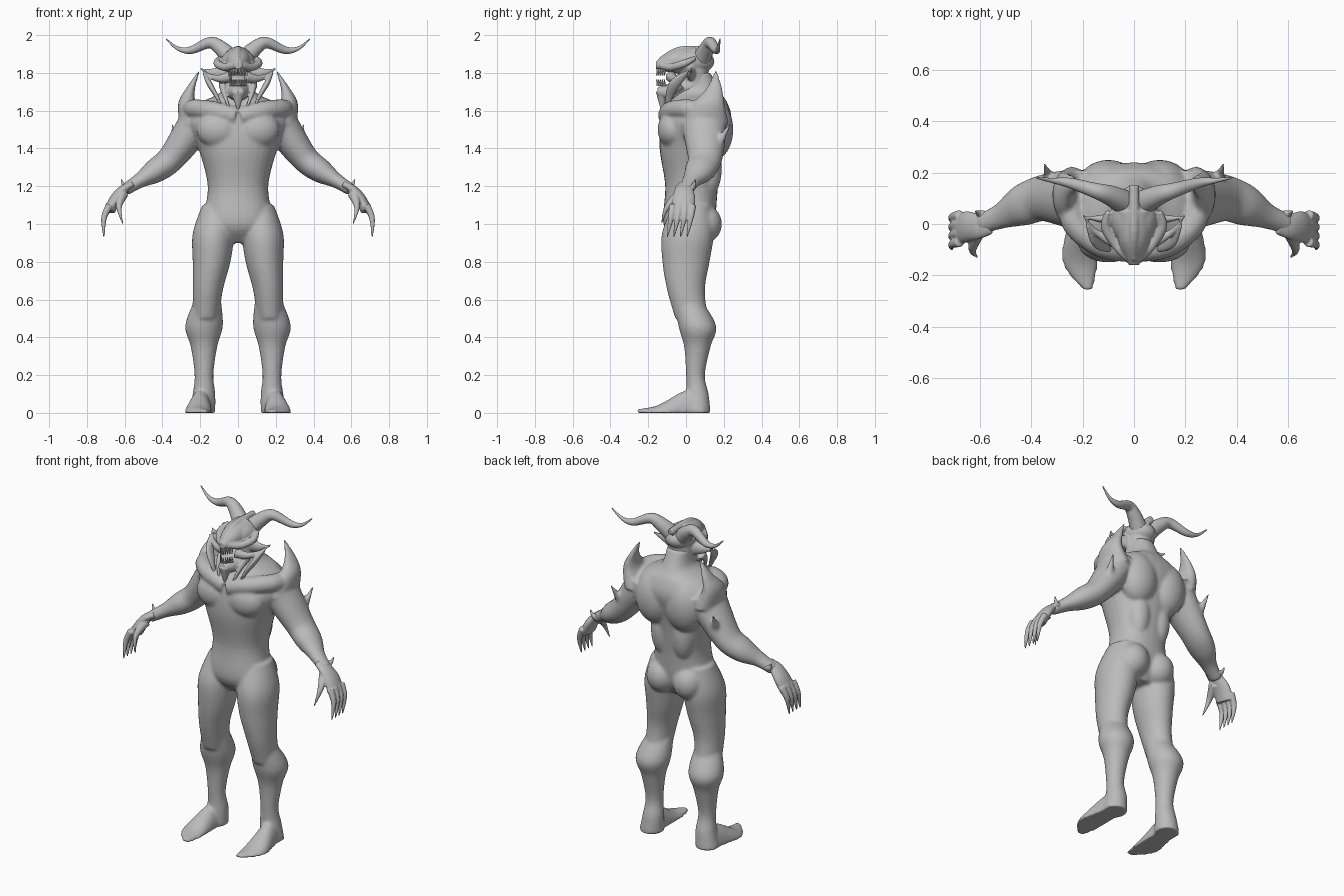
import bpy, bmesh, math
from mathutils import Vector

X, Y, Z = Vector((1, 0, 0)), Vector((0, 1, 0)), Vector((0, 0, 1))

cube = bpy.data.objects.get("Cube")
if cube:
    bpy.data.objects.remove(cube, do_unlink=True)

skin = bpy.data.materials.new("grey_skin")
skin.use_nodes = True
skin.diffuse_color = (.5, .5, .5, 1)
skin.node_tree.nodes["Principled BSDF"].inputs["Base Color"].default_value = skin.diffuse_color


def spline(stations, steps=5):
    """Smooth curve through stations of any dimension."""
    points = [Vector(station) for station in stations]
    points = [points[0]] + points + [points[-1]]
    curve = []
    for before, start, end, after in zip(points, points[1:], points[2:], points[3:]):
        leave, arrive = (end - before) / 2, (after - start) / 2
        for step in range(steps):
            t = step / steps
            blend = t * t * (3 - t - t)
            curve.append(start + (end - start) * blend
                         + leave * (t * (1 - t) ** 2) - arrive * (t * t * (1 - t)))
    return curve + [points[-1]]


def sides_of(points):
    """Parts off the centre line are mirrored to both sides."""
    return (1, -1) if any(point[0] for point in points) else (1,)


def sweep(bm, stations, ref=X, axis=None, square=1, count=28):
    """Skin ellipses (x, y, z, radius along ref, other radius) along a smooth path."""
    curve = spline(stations)
    for side in sides_of(stations):
        rings = []
        for index, station in enumerate(curve):
            previous, following = curve[max(index - 1, 0)], curve[min(index + 1, len(curve) - 1)]
            tangent = (axis or Vector(following[:3]) - Vector(previous[:3])).normalized()
            across = (ref - tangent * ref.dot(tangent)).normalized()
            over = tangent.cross(across)
            ring = []
            for corner in range(count):
                angle = math.tau * corner / count
                cosine, sine = math.cos(angle), math.sin(angle)
                cosine = math.copysign(abs(cosine) ** square, cosine)
                sine = math.copysign(abs(sine) ** square, sine)
                spot = Vector(station[:3]) + across * cosine * station[3] + over * sine * station[4]
                ring.append(bm.verts.new((spot.x * side, spot.y, max(spot.z, 0))))
            rings.append(ring)
        for lower, upper in zip(rings, rings[1:]):
            for corner in range(count):
                after = (corner + 1) % count
                bm.faces.new((lower[corner], lower[after], upper[after], upper[corner]))
        bm.faces.new(rings[0])
        bm.faces.new(rings[-1])


def limb(bm, stations, flat=1, **options):
    """Sweep of (x, y, z, radius) with one flattening for the whole part."""
    sweep(bm, [(x, y, z, radius, radius * flat) for x, y, z, radius in stations], **options)


def spike(bm, path, root, flat=1, **options):
    """Part that tapers evenly from its root radius to a point."""
    last = len(path) - 1
    limb(bm, [(*point, max(root * (1 - index / last), .003)) for index, point in enumerate(path)],
         flat, **options)


def muscle(bm, centre, radii):
    """Ellipsoid bulge."""
    for side in sides_of([centre]):
        for vert in bmesh.ops.create_icosphere(bm, subdivisions=4, radius=1)["verts"]:
            vert.co = [c + r * k for c, r, k in zip(centre, radii, vert.co)]
            vert.co.x *= side


def finish(bm, name, voxel=0, smoothing=0):
    """Make the object, fuse its parts and relax the skin."""
    bmesh.ops.recalc_face_normals(bm, faces=bm.faces)
    mesh = bpy.data.meshes.new(name)
    bm.to_mesh(mesh)
    bm.free()
    mesh.materials.append(skin)
    mesh.shade_smooth()
    part = bpy.data.objects.new(name, mesh)
    bpy.context.collection.objects.link(part)
    if voxel:
        fuse = part.modifiers.new("fuse", "REMESH")
        fuse.mode, fuse.voxel_size, fuse.use_smooth_shade = "VOXEL", voxel, True
        relax = part.modifiers.new("relax", "SMOOTH")
        relax.factor, relax.iterations = .5, smoothing


# Torso from height, front, back and half width
body = bmesh.new()
torso = [(.9, -.05, .1, .09), (1, -.12, .15, .18), (1.2, -.11, .17, .16), (1.4, -.14, .2, .21),
         (1.55, -.13, .24, .27), (1.64, -.09, .22, .2), (1.7, -.05, .18, .09), (1.8, -.03, .13, .07)]
sweep(body, [(0, (front + back) / 2, height, width, (back - front) / 2)
             for height, front, back, width in torso], axis=Z, square=.9)

# Chest, shoulder blade, lower back and buttock
muscle(body, (.1, -.07, 1.5), (.12, .08, .1))
muscle(body, (.1, .15, 1.5), (.12, .1, .16))
muscle(body, (.07, .12, 1.3), (.07, .07, .16))
muscle(body, (.09, .1, 1), (.09, .09, .1))

# Collar and shoulder spike
limb(body, [(.01, -.1, 1.57, .05), (.13, -.08, 1.6, .05), (.23, 0, 1.61, .05), (.25, .1, 1.6, .05)], ref=Z)
spike(body, [(.24, .1, 1.53), (.27, .12, 1.64), (.25, .15, 1.72), (.2, .16, 1.82)], .07, 1.8, axis=Z)

# Arm and elbow spike
limb(body, [(.2, .09, 1.57, .12), (.27, .1, 1.46, .11), (.36, .1, 1.34, .09), (.44, .07, 1.28, .08),
            (.52, .03, 1.23, .05), (.6, 0, 1.18, .04)], .8, ref=Y)
spike(body, [(.31, .13, 1.36), (.33, .18, 1.44), (.35, .24, 1.54)], .05)

# Thigh, calf and foot
limb(body, [(.11, .03, 1.1, .08), (.13, .01, .95, .11), (.14, 0, .8, .1), (.16, 0, .65, .08),
            (.17, .03, .5, .07)], 1.25, axis=Z)
limb(body, [(.16, .01, .6, .07), (.18, .06, .46, .1), (.18, .06, .35, .07), (.18, .05, .2, .05),
            (.18, .06, .1, .06), (.19, .06, 0, .07)], axis=Z)
sweep(body, [(.19, .1, 0, .05, .1), (.2, 0, 0, .06, .12), (.21, -.15, 0, .07, .04),
             (.18, -.26, 0, .02, .02)], axis=-Y)
finish(body, "body", .009, 7)

# Palm, wrist spur, thumb and clawed fingers
hands = bmesh.new()
limb(hands, [(.56, 0, 1.21, .04), (.61, -.01, 1.18, .05), (.65, -.01, 1.13, .06), (.68, -.02, 1.07, .06)],
     .5, ref=Y)
spike(hands, [(.56, .02, 1.2), (.6, .04, 1.2), (.62, .05, 1.24)], .03, ref=Y)
spike(hands, [(.61, -.03, 1.16), (.63, -.1, 1.09), (.61, -.13, 1)], .03, ref=Y)
for finger in range(4):
    y = -.07 + finger * .035
    limb(hands, [(.68, y, 1.1, .02), (.71, y - .01, 1.03, .015), (.71, y - .03, .93, .004)], ref=Y)
finish(hands, "clawed_hands", .005, 3)

# Skull, snout, neck and jaw
head = bmesh.new()
muscle(head, (0, .03, 1.86), (.09, .12, .07))
limb(head, [(0, .05, 1.86, .08), (0, -.07, 1.86, .06), (0, -.16, 1.84, .02)], axis=-Y)
limb(head, [(0, .08, 1.6, .12), (0, .05, 1.7, .08), (0, .04, 1.85, .08)], axis=Z)
limb(head, [(0, .03, 1.73, .08), (0, -.08, 1.7, .06), (0, -.15, 1.7, .03)], .8, axis=-Y)
spike(head, [(0, -.12, 1.7), (0, -.13, 1.6)], .04, axis=-Z)

# Crest, brow and cheek horns
limb(head, [(0, -.14, 1.87, .01), (0, -.03, 1.92, .02), (0, .15, 1.92, .02)])
limb(head, [(.02, -.13, 1.84, .02), (.07, -.08, 1.83, .02), (.11, -.01, 1.85, .02), (.1, .05, 1.88, .01)])
spike(head, [(.04, -.08, 1.78), (.1, -.06, 1.77), (.16, -.02, 1.79), (.2, .04, 1.83)], .03, ref=Z)
spike(head, [(.06, .03, 1.8), (.13, .02, 1.8), (.2, .03, 1.82)], .05, .6, ref=Z)

# Cheek plate and tusk
limb(head, [(.18, 0, 1.8, .015), (.15, -.06, 1.74, .03), (.11, -.09, 1.67, .02), (.08, -.1, 1.6, .005)],
     .5, ref=Y)
spike(head, [(.08, -.03, 1.74), (.07, -.09, 1.68), (.03, -.13, 1.57)], .03, .8, ref=Y)
finish(head, "head", .005, 3)

# Horns curl out, dip, then lift at the tips
horns = bmesh.new()
spike(horns, [(.03, .08, 1.87), (.09, .11, 1.93), (.15, .13, 1.96), (.25, .16, 1.92), (.32, .17, 1.93),
              (.38, .18, 1.98)], .05, ref=Y)
finish(horns, "horns")

# Teeth along both jaws
teeth = bmesh.new()
for tooth in range(5):
    x, y = .007 + tooth * .008, -.15 + tooth * .01
    for gum, way in ((1.82, -1), (1.73, 1)):
        spike(teeth, [(x, y, gum), (x, y - .005, gum + way * .035)], .006, axis=Z)
finish(teeth, "teeth")
